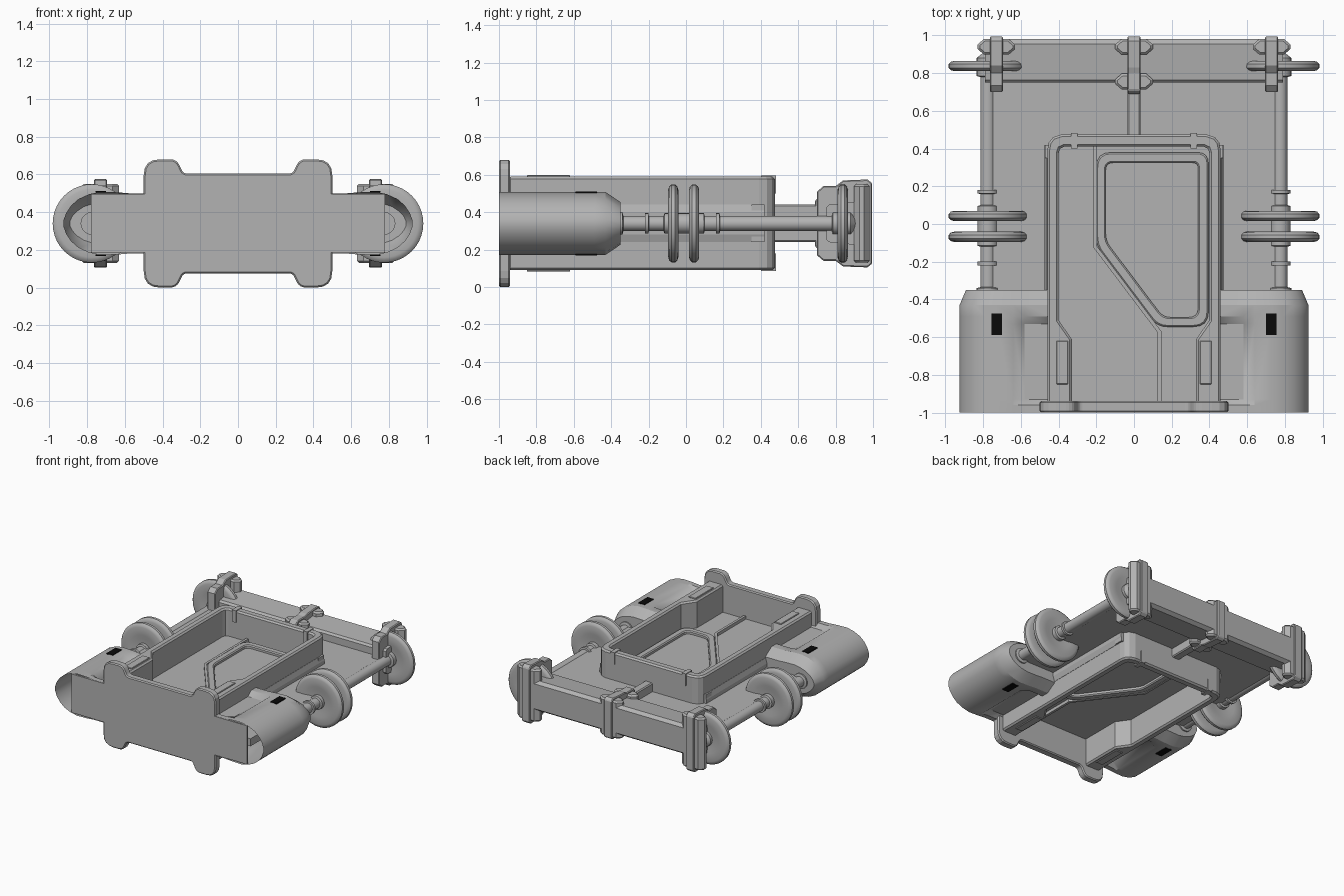
import bpy, bmesh, math
from mathutils import Vector

if "Cube" in bpy.data.objects:
    bpy.data.objects.remove(bpy.data.objects["Cube"])

ZC = 0.34  # mid height; the whole body is symmetric about it


def material(name, value):
    m = bpy.data.materials.new(name)
    m.diffuse_color = (value, value, value, 1)
    m.use_nodes = True
    m.node_tree.nodes["Principled BSDF"].inputs["Base Color"].default_value = m.diffuse_color
    return m


GREY = material("plain grey", 0.45)
BLACK = material("vent black", 0.003)


def finish(name, bm, mat=GREY, bevel=0, smooth=False):
    bmesh.ops.recalc_face_normals(bm, faces=bm.faces)
    me = bpy.data.meshes.new(name)
    bm.to_mesh(me)
    bm.free()
    ob = bpy.data.objects.new(name, me)
    bpy.context.collection.objects.link(ob)
    me.materials.append(mat)
    if bevel:
        b = ob.modifiers.new("edge bevel", "BEVEL")
        b.width, b.segments, b.limit_method = bevel, 1, "ANGLE"
        b.angle_limit = math.radians(50)
    if smooth:
        bpy.ops.object.select_all(action="DESELECT")
        ob.select_set(True)
        bpy.context.view_layer.objects.active = ob
        bpy.ops.object.shade_smooth_by_angle(angle=math.radians(32))
    return ob


def loft(name, loops, cap0=True, cap1=True, closed=False, **kw):
    """Skin a list of equally sized closed loops of 3D points."""
    bm = bmesh.new()
    rows = [[bm.verts.new(p) for p in loop] for loop in loops]
    n = len(rows[0])
    pairs = list(zip(rows, rows[1:])) + ([(rows[-1], rows[0])] if closed else [])
    for a, b in pairs:
        for i in range(n):
            j = (i + 1) % n
            bm.faces.new((a[i], a[j], b[j], b[i]))
    if cap0 and not closed:
        bm.faces.new(rows[0])
    if cap1 and not closed:
        bm.faces.new(rows[-1])
    return finish(name, bm, **kw)


def place(axis, a, b, t):
    return {"x": (t, a, b), "y": (a, t, b), "z": (a, b, t)}[axis]


def prism(name, pts, axis, lo, hi, **kw):
    return loft(name, [[place(axis, a, b, t) for a, b in pts] for t in (lo, hi)], **kw)


def box(name, x0, x1, y0, y1, z0, z1, **kw):
    return prism(name, [(x0, y0), (x1, y0), (x1, y1), (x0, y1)], "z", z0, z1, **kw)


def rounded(pts, n=4):
    """Round polygon corners; each point is (a, b, radius)."""
    out = []
    for i, (a, b, r) in enumerate(pts):
        p = Vector((a, b))
        if r == 0:
            out.append((a, b))
            continue
        u = (Vector(pts[i - 1][:2]) - p).normalized() * r
        v = (Vector(pts[(i + 1) % len(pts)][:2]) - p).normalized() * r
        for k in range(n + 1):
            t = k / n
            q = p + u * (1 - t) ** 2 + v * t ** 2
            out.append((q.x, q.y))
    return out


def mirror_a(half):
    return half + [(-p[0], *p[1:]) for p in reversed(half)]


def turned(name, x, profile, n=32):
    """Round part on an axis along y."""
    return loft(name, [[(x + r * math.cos(2 * math.pi * i / n), y,
                         ZC + r * math.sin(2 * math.pi * i / n)) for i in range(n)]
                       for y, r in profile], smooth=True)


# front plate with four rounded lugs
top = [(0.29, 0.265, 0.02), (0.325, 0.34, 0.035), (0.5, 0.34, 0.085)]
half = top + [(a, -b, r) for a, b, r in reversed(top)]
plate = [(a, b + ZC) for a, b in rounded(mirror_a(half))]
prism("front_plate", plate, "y", -1.0, -0.94, bevel=0.008)

# main deck between the side rods
box("deck", -0.775, 0.775, -0.95, 0.80, ZC - 0.03, ZC + 0.03)

# tub wall, open to the front plate and narrower near it
outer = rounded([(0.46, -0.95, 0), (0.46, 0.475, 0.085)])
outer = [(0.46, -0.95), (0.46, 0.39), (0.452, 0.432), (0.43, 0.46), (0.385, 0.475)]
inner = [(0.37, 0.41), (0.392, 0.40), (0.40, 0.375), (0.40, -0.51), (0.33, -0.61), (0.33, -0.95)]
wall = outer + [(-a, b) for a, b in reversed(outer)]
wall += [(-a, b) for a, b in reversed(inner)] + inner
prism("tub_wall", wall, "z", 0.09, 0.59, bevel=0.012)

# raised step line and window frame, showing on both faces of the deck
left = [(-0.215, 0.41), (-0.215, -0.125), (0.125, -0.575), (0.125, -0.95)]
prism("floor_step", left + [(a + 0.02, b + 0.006) for a, b in reversed(left)],
      "z", ZC - 0.055, ZC + 0.055)
win_out = rounded([(-0.20, 0.38, 0.08), (0.395, 0.38, 0.06), (0.395, -0.545, 0.08),
                   (0.125, -0.545, 0.05), (-0.20, -0.115, 0.05)])
win_in = rounded([(-0.15, 0.325, 0.04), (0.34, 0.325, 0.03), (0.34, -0.495, 0.05),
                  (0.155, -0.495, 0.04), (-0.15, -0.09, 0.04)])
loops = []
for pts, h in ((win_out, -0.055), (win_out, 0.055), (win_in, 0.055), (win_in, -0.055)):
    loops.append([(a, b, ZC + h) for a, b in pts])
loft("window_frame", loops, closed=True, bevel=0.008)

# rear beam with slightly sloped top and bottom
beam = [(0.75, 0.085), (0.765, 0.10), (0.955, 0.12), (0.982, 0.10)]
beam += [(a, -b) for a, b in reversed(beam)]
prism("rear_beam", [(a, b + ZC) for a, b in beam], "x", -0.79, 0.79)
box("drawbar", -0.035, 0.035, 0.45, 0.74, 0.24, 0.44, bevel=0.008)


def clasp(name, x, y, h):
    """Six-sided upright block around the beam."""
    hexa = [(x - 0.10, y - 0.012), (x - 0.065, y - 0.042), (x + 0.065, y - 0.042),
            (x + 0.10, y - 0.012), (x + 0.10, y + 0.012), (x + 0.065, y + 0.042),
            (x - 0.065, y + 0.042), (x - 0.10, y + 0.012)]
    prism(name, hexa, "z", ZC - h, ZC + h, bevel=0.012)


def strap(name, x, half_prof):
    pts = half_prof + [(a, -b) for a, b in reversed(half_prof)]
    prism(name, [(a, b + ZC) for a, b in pts], "x", x - 0.035, x + 0.035, bevel=0.006)


# middle coupling
strap("middle_strap", 0, [(0.69, 0.12), (0.71, 0.145), (0.80, 0.145), (0.83, 0.155),
                          (0.97, 0.165), (0.995, 0.15)])
clasp("middle_clasp_rear", 0, 0.94, 0.15)
clasp("middle_clasp_front", 0, 0.755, 0.13)

# side pod cross-section: inner shelf height h, shrink k toward the tail
def pod_loop(s, y, h, k=0.0):
    upper = [(0.44, h), (0.58, h), (0.64, 0.165), (0.73, 0.168), (0.79, 0.155), (0.845, 0.13),
             (0.885, 0.095), (0.912, 0.055), (0.925, 0.018)]
    upper = [(a - k * 0.6 * max(0, a - 0.6) / 0.32, b * (1 - k / 0.17)) for a, b in upper]
    return [(s * a, y, ZC + b) for a, b in upper + [(a, -b) for a, b in reversed(upper)]]


for s, side in ((-1, "left"), (1, "right")):
    def bx(name, x0, x1, *rest, **kw):
        return box(side + "_" + name, *sorted((s * x0, s * x1)), *rest, **kw)

    # hollow pod with a recessed shelf beside the tub
    loft(side + "_pod", [pod_loop(s, -1.0, 0.16), pod_loop(s, -0.96, 0.16),
                         pod_loop(s, -0.93, 0.125), pod_loop(s, -0.53, 0.125),
                         pod_loop(s, -0.49, 0.16), pod_loop(s, -0.43, 0.16),
                         pod_loop(s, -0.35, 0.16, 0.055)], cap0=False, smooth=True)
    bx("pod_front_cover", 0.46, 0.78, -1.0, -0.985, 0.185, 0.495)

    # pod vents, top and bottom
    for i, z in enumerate((ZC + 0.164, ZC - 0.172)):
        bx("vent_%d" % i, 0.70, 0.755, -0.59, -0.475, z, z + 0.008, mat=BLACK)

    # tub trim: outer rail, rear band, rim pads and clips
    rail = [(0.45, 0.10), (0.462, 0.10), (0.475, 0.06)]
    rail += [(a, -b) for a, b in reversed(rail)]
    prism(side + "_outer_rail", [(s * a, b + ZC) for a, b in rail], "y", -0.36, 0.42)
    bx("rear_band", 0.45, 0.472, 0.35, 0.42, 0.24, 0.44)
    for i, z in enumerate((0.588, 0.082)):
        bx("rim_pad_%d" % i, 0.35, 0.412, -0.85, -0.62, z, z + 0.01, bevel=0.003)
    for i, z in enumerate((0.50, 0.085)):
        bx("rim_clip_%d" % i, 0.30, 0.335, 0.40, 0.482, z, z + 0.095)

    # rod with collars
    r = 0.04
    rod = [(-0.42, 0.06), (-0.34, 0.06), (-0.335, r), (-0.22, r), (-0.219, 0.055), (-0.2, 0.055),
           (-0.199, r), (-0.12, r), (-0.115, 0.055), (0.095, 0.055), (0.10, r), (0.16, r),
           (0.161, 0.055), (0.18, 0.055), (0.181, r), (0.78, r), (0.785, 0.06),
           (0.88, 0.06), (0.912, 0.02)]
    turned(side + "_rod", s * 0.775, rod, 20)

    # rounded discs
    for i, y in enumerate((-0.068, 0.043, 0.838)):
        prof = [(-0.02, 0.09), (-0.027, 0.12), (-0.027, 0.18), (-0.022, 0.197), (-0.01, 0.208)]
        prof += [(-a, b) for a, b in reversed(prof)]
        turned("%s_disc_%d" % (side, i), s * 0.775, [(y + a, b) for a, b in prof], 40)

    # corner posts on the beam
    strap(side + "_post_strap", s * 0.73, [(0.70, 0.17), (0.735, 0.20), (0.80, 0.20),
                                           (0.84, 0.23), (0.97, 0.235), (0.995, 0.215)])
    clasp(side + "_post_clasp", s * 0.73, 0.94, 0.21)
